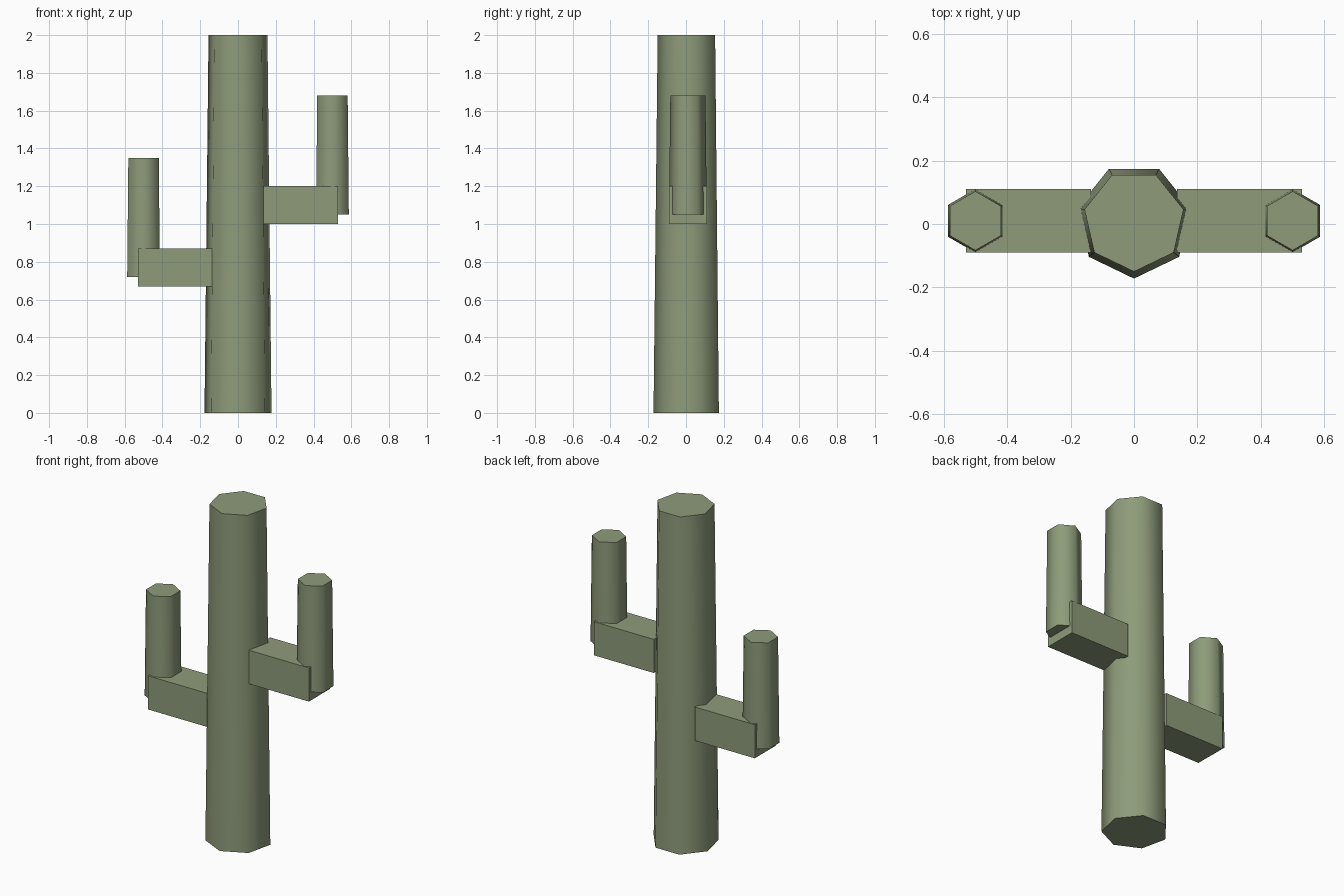
import bpy
import math

if "Cube" in bpy.data.objects:
    bpy.data.objects.remove(bpy.data.objects["Cube"])

CENTRE_Y = 0.01

green = bpy.data.materials.new("cactus_green")
green.diffuse_color = (0.27, 0.33, 0.195, 1)
green.use_nodes = True
green.node_tree.nodes["Principled BSDF"].inputs["Base Color"].default_value = green.diffuse_color


def stem(name, sides, r_bottom, r_top, x, z0, z1):
    """Tapered prism with one corner facing the front, smooth sides, flat caps."""
    bpy.ops.mesh.primitive_cone_add(
        vertices=sides, radius1=r_bottom, radius2=r_top, depth=z1 - z0,
        location=(x, CENTRE_Y, (z0 + z1) / 2))
    obj = bpy.context.object
    obj.name = name
    # The primitive's first corner points along +y, so turn it to -y
    obj.rotation_euler.z = math.pi
    bpy.ops.object.transform_apply(location=False, rotation=True, scale=False)
    bpy.ops.object.shade_smooth_by_angle(angle=math.radians(70))
    obj.data.materials.append(green)


def branch(name, x, z):
    """Square horizontal limb joining an arm to the trunk."""
    bpy.ops.mesh.primitive_cube_add(size=1, location=(x, CENTRE_Y, z))
    obj = bpy.context.object
    obj.name = name
    obj.scale = (0.395, 0.2, 0.2)
    bpy.ops.object.transform_apply(location=False, rotation=False, scale=True)
    obj.data.materials.append(green)


# Seven-sided trunk
stem("trunk", 7, 0.182, 0.16, 0, 0, 2)

# Two arms: a horizontal limb and an upright six-sided stem each
for label, side, base in (("right", 1, 1.0), ("left", -1, 0.67)):
    branch(label + "_branch", side * 0.3325, base + 0.1)
    stem(label + "_arm", 6, 0.1, 0.093, side * 0.5, base + 0.05, base + 0.68)
